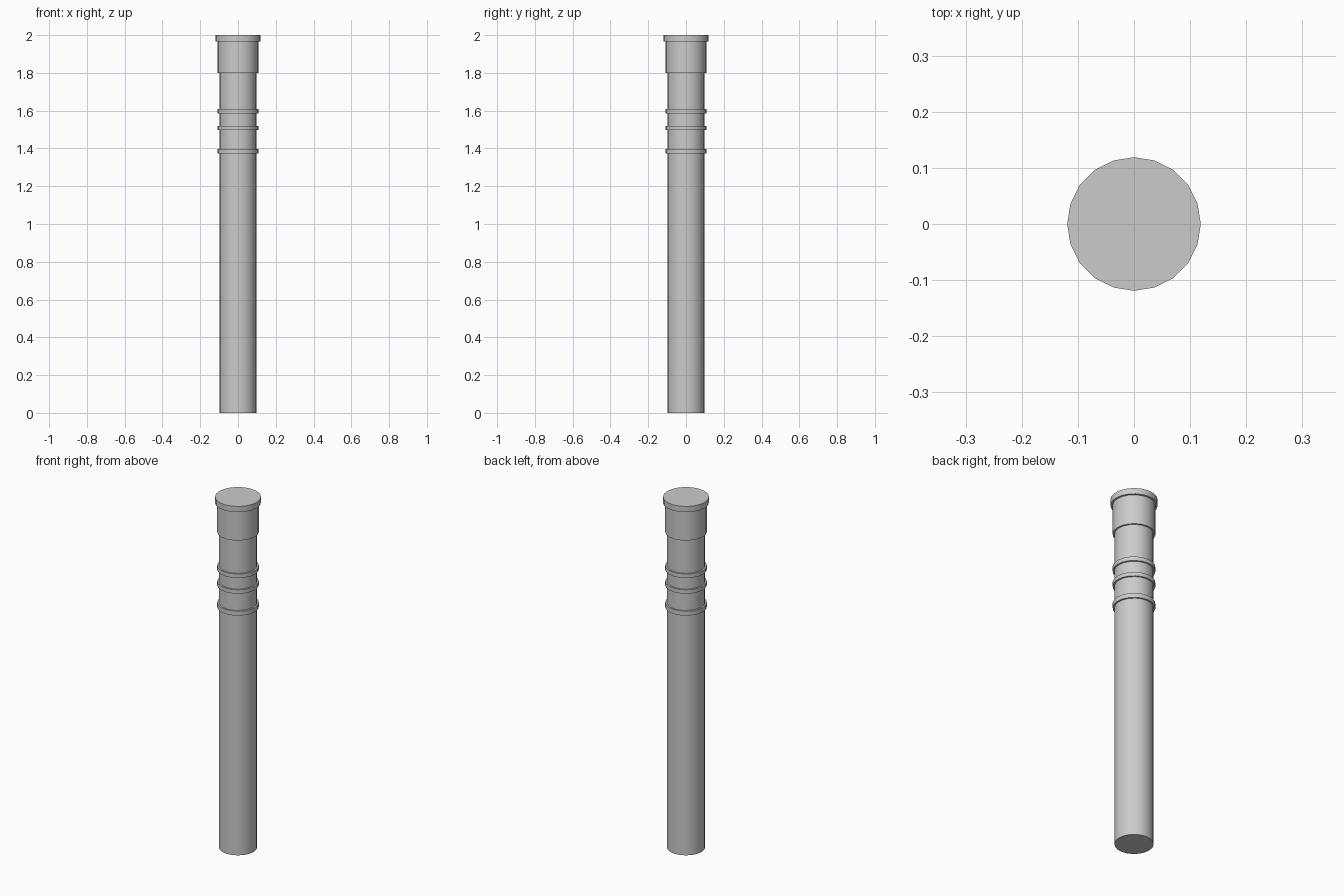
import bpy
import math

if "Cube" in bpy.data.objects:
    bpy.data.objects.remove(bpy.data.objects["Cube"])

SIDES = 20


def cylinder(name, radius, z0, z1):
    """Capped upright cylinder from z0 to z1, smooth sides and sharp rims."""
    # rotated so that corners fall on the x and y axes
    bpy.ops.mesh.primitive_cylinder_add(
        vertices=SIDES, radius=radius, depth=z1 - z0,
        location=(0, 0, (z0 + z1) / 2))
    obj = bpy.context.object
    obj.name = name
    bpy.ops.object.shade_smooth_by_angle(angle=math.radians(30))
    return obj


# Main post
cylinder("shaft", 0.099, 0.0, 1.81)

# Raised bands around the upper shaft
for i, (z0, z1) in enumerate([(1.372, 1.397), (1.497, 1.519), (1.586, 1.609)]):
    cylinder(f"band_{i + 1}", 0.108, z0, z1)

# Thicker head and flat top cap
cylinder("head", 0.108, 1.80, 1.97)
cylinder("top_cap", 0.119, 1.967, 2.0)
